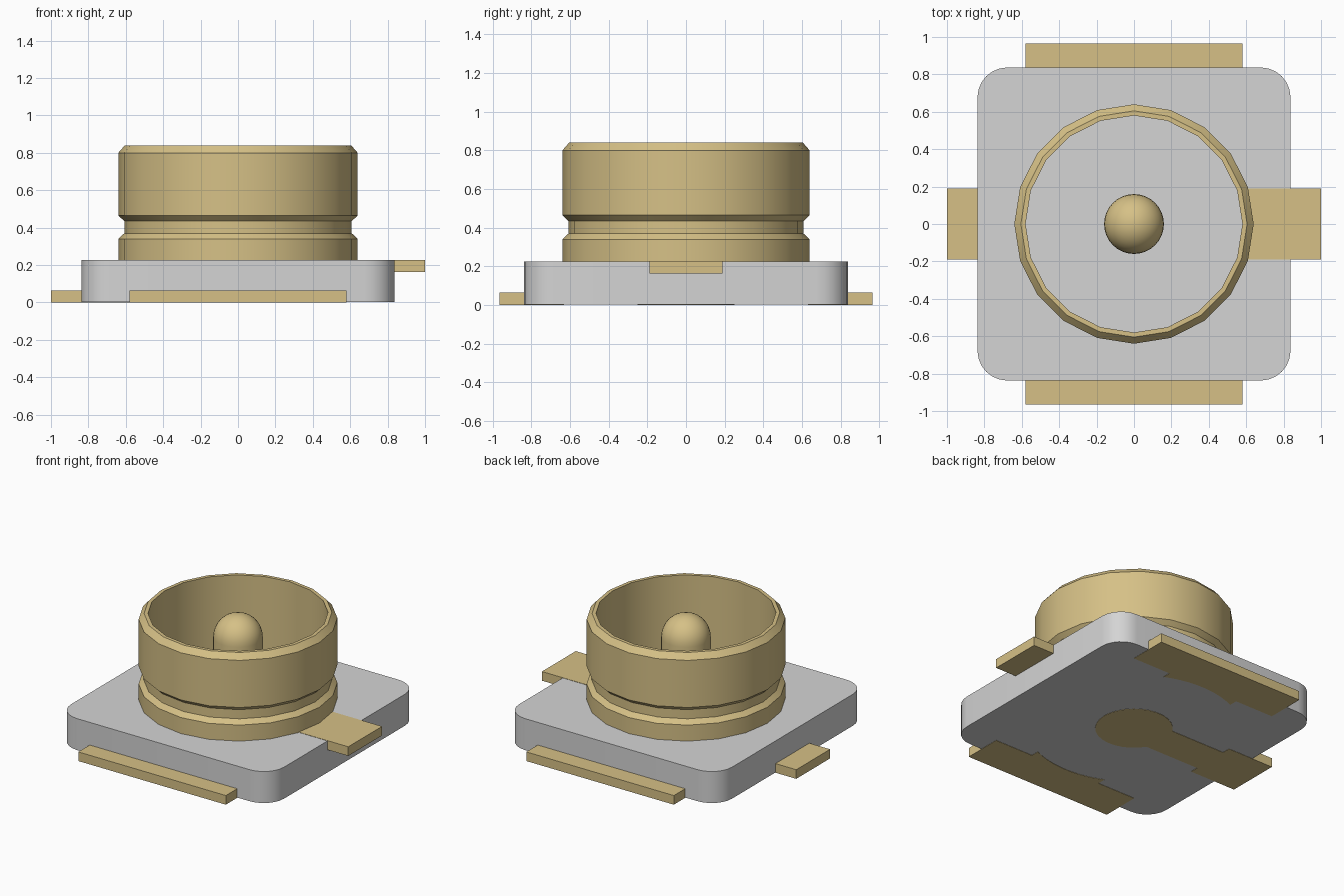
import bpy, bmesh, math

cube = bpy.data.objects.get("Cube")
if cube:
    bpy.data.objects.remove(cube, do_unlink=True)


def material(name, rgb):
    m = bpy.data.materials.new(name)
    m.use_nodes = True
    m.diffuse_color = (*rgb, 1)
    m.node_tree.nodes["Principled BSDF"].inputs["Base Color"].default_value = (*rgb, 1)
    return m


GOLD = material("gold plating", (0.67, 0.53, 0.24))
GREY = material("grey plastic", (0.66, 0.66, 0.66))


def finish(name, bm, mat, angle=30):
    bmesh.ops.remove_doubles(bm, verts=bm.verts, dist=1e-5)
    bmesh.ops.recalc_face_normals(bm, faces=bm.faces)
    mesh = bpy.data.meshes.new(name)
    bm.to_mesh(mesh)
    bm.free()
    mesh.materials.append(mat)
    ob = bpy.data.objects.new(name, mesh)
    bpy.context.collection.objects.link(ob)
    bpy.ops.object.select_all(action='DESELECT')
    ob.select_set(True)
    bpy.context.view_layer.objects.active = ob
    bpy.ops.object.shade_smooth_by_angle(angle=math.radians(angle))
    return ob


def prism(name, outline, z0, z1, mat):
    """Extrude a flat outline from z0 to z1."""
    bm = bmesh.new()
    face = bm.faces.new([bm.verts.new((x, y, z0)) for x, y in outline])
    out = bmesh.ops.extrude_face_region(bm, geom=[face])
    top = [v for v in out["geom"] if isinstance(v, bmesh.types.BMVert)]
    bmesh.ops.translate(bm, verts=top, vec=(0, 0, z1 - z0))
    return finish(name, bm, mat)


def lathe(name, profile, steps, mat, closed):
    """Turn an (r, z) profile round the z axis."""
    bm = bmesh.new()
    vs = [bm.verts.new((r, 0, z)) for r, z in profile]
    es = [bm.edges.new(p) for p in zip(vs, vs[1:])]
    if closed:
        es.append(bm.edges.new((vs[-1], vs[0])))
    bmesh.ops.spin(bm, geom=vs + es, cent=(0, 0, 0), axis=(0, 0, 1),
                   angle=math.tau, steps=steps)
    return finish(name, bm, mat)


def arc(r, a0, a1, n, cx=0, cy=0):
    angles = [math.radians(a0 + (a1 - a0) * i / n) for i in range(n + 1)]
    return [(cx + r * math.cos(a), cy + r * math.sin(a)) for a in angles]


# Plastic base with rounded corners
R, H = 0.16, 0.837
base = []
for i, (sx, sy) in enumerate([(1, 1), (-1, 1), (-1, -1), (1, -1)]):
    base += arc(R, i * 90, i * 90 + 90, 6, sx * (H - R), sy * (H - R))
prism("base", base, 0.002, 0.226, GREY)

# Grooved barrel with a chamfered rim
lathe("barrel", [(0.58, 0.2), (0.64, 0.2), (0.64, 0.34), (0.608, 0.37),
                 (0.608, 0.435), (0.64, 0.465), (0.64, 0.80), (0.605, 0.84),
                 (0.58, 0.84)], 20, GOLD, True)

# Centre pin with a domed top
PIN = 0.16
lathe("centre_pin", [(PIN, 0.2)] + [(max(r, 0), z) for r, z in
      arc(PIN, 0, 90, 8, 0, 0.67)], 32, GOLD, False)

# Ground pads, front and back, with a curved inner cut
for name, s in (("front_pad", -1), ("back_pad", 1)):
    half = math.degrees(math.acos(0.28 / 0.69))
    pad = [(-0.58, 0.965), (-0.58, 0.69), (-0.28, 0.69)]
    pad += arc(0.69, 180 - half, half, 10)
    pad += [(0.28, 0.69), (0.58, 0.69), (0.58, 0.965)]
    pad = [p for i, p in enumerate(pad) if i == 0 or math.dist(p, pad[i - 1]) > 1e-4]
    prism(name, [(x, s * y) for x, y in pad], 0, 0.065, GOLD)

# Signal contact: disc under the pin, neck and outer tab
a = math.degrees(math.asin(0.13 / 0.25))
signal = arc(0.25, -180 + a, 180 - a, 24)
signal += [(-0.64, 0.13), (-0.64, 0.19), (-1, 0.19),
           (-1, -0.19), (-0.64, -0.19), (-0.64, -0.13)]
prism("signal_contact", signal, 0, 0.065, GOLD)

# Raised tab let into the top of the base
prism("raised_tab", [(0.59, -0.19), (1, -0.19), (1, 0.19), (0.59, 0.19)],
      0.163, 0.228, GOLD)
